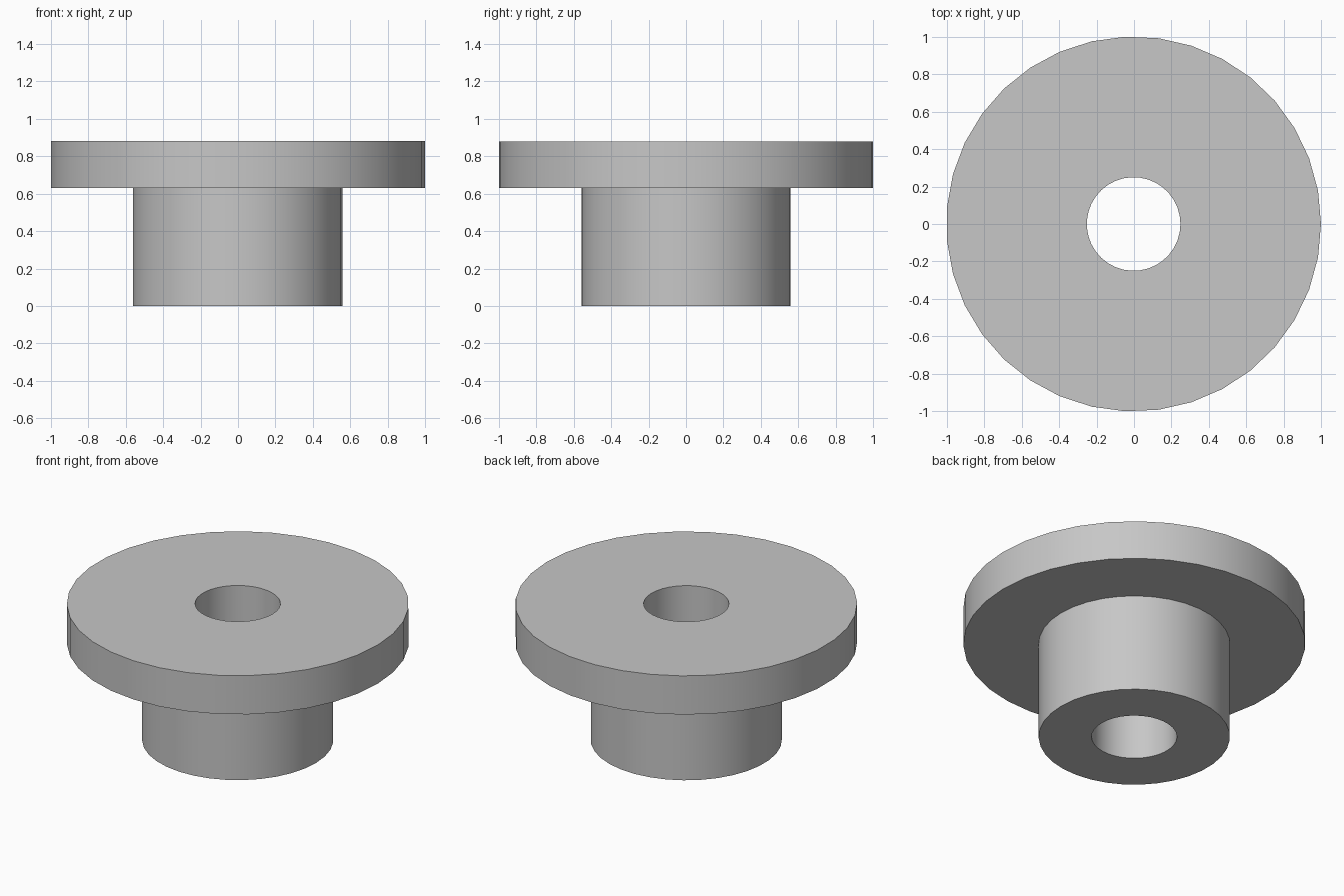
import bpy
import bmesh
import math

cube = bpy.data.objects.get("Cube")
if cube:
    bpy.data.objects.remove(cube, do_unlink=True)

SEGMENTS = 35
RIM_R, HUB_R, BORE_R = 1.001, 0.56, 0.25
SHOULDER_Z, TOP_Z = 0.63, 0.88

# Plain grey material
grey = bpy.data.materials.new("grey")
grey.use_nodes = True
colour = (0.57, 0.57, 0.57, 1)
grey.diffuse_color = colour
grey.node_tree.nodes["Principled BSDF"].inputs["Base Color"].default_value = colour


def lathe(name, profile):
    """Revolve a closed (radius, height) profile around the z axis."""
    bm = bmesh.new()
    rings = []
    for i in range(SEGMENTS):
        a = math.tau * i / SEGMENTS
        rings.append([bm.verts.new((r * math.cos(a), r * math.sin(a), z))
                      for r, z in profile])
    n = len(profile)
    for i in range(SEGMENTS):
        here, there = rings[i], rings[(i + 1) % SEGMENTS]
        for j in range(n):
            k = (j + 1) % n
            bm.faces.new((here[j], there[j], there[k], here[k]))
    bmesh.ops.recalc_face_normals(bm, faces=bm.faces)
    mesh = bpy.data.meshes.new(name)
    bm.to_mesh(mesh)
    bm.free()
    mesh.materials.append(grey)
    obj = bpy.data.objects.new(name, mesh)
    bpy.context.collection.objects.link(obj)
    return obj


# Hub with wide top flange and a through bore
bushing = lathe("flanged_bushing", [
    (BORE_R, 0), (HUB_R, 0), (HUB_R, SHOULDER_Z),
    (RIM_R, SHOULDER_Z), (RIM_R, TOP_Z), (BORE_R, TOP_Z),
])
bushing.location.x = -0.002

# Smooth round walls, crisp rims
bpy.ops.object.select_all(action="DESELECT")
bushing.select_set(True)
bpy.context.view_layer.objects.active = bushing
bpy.ops.object.shade_smooth_by_angle(angle=math.radians(30))
